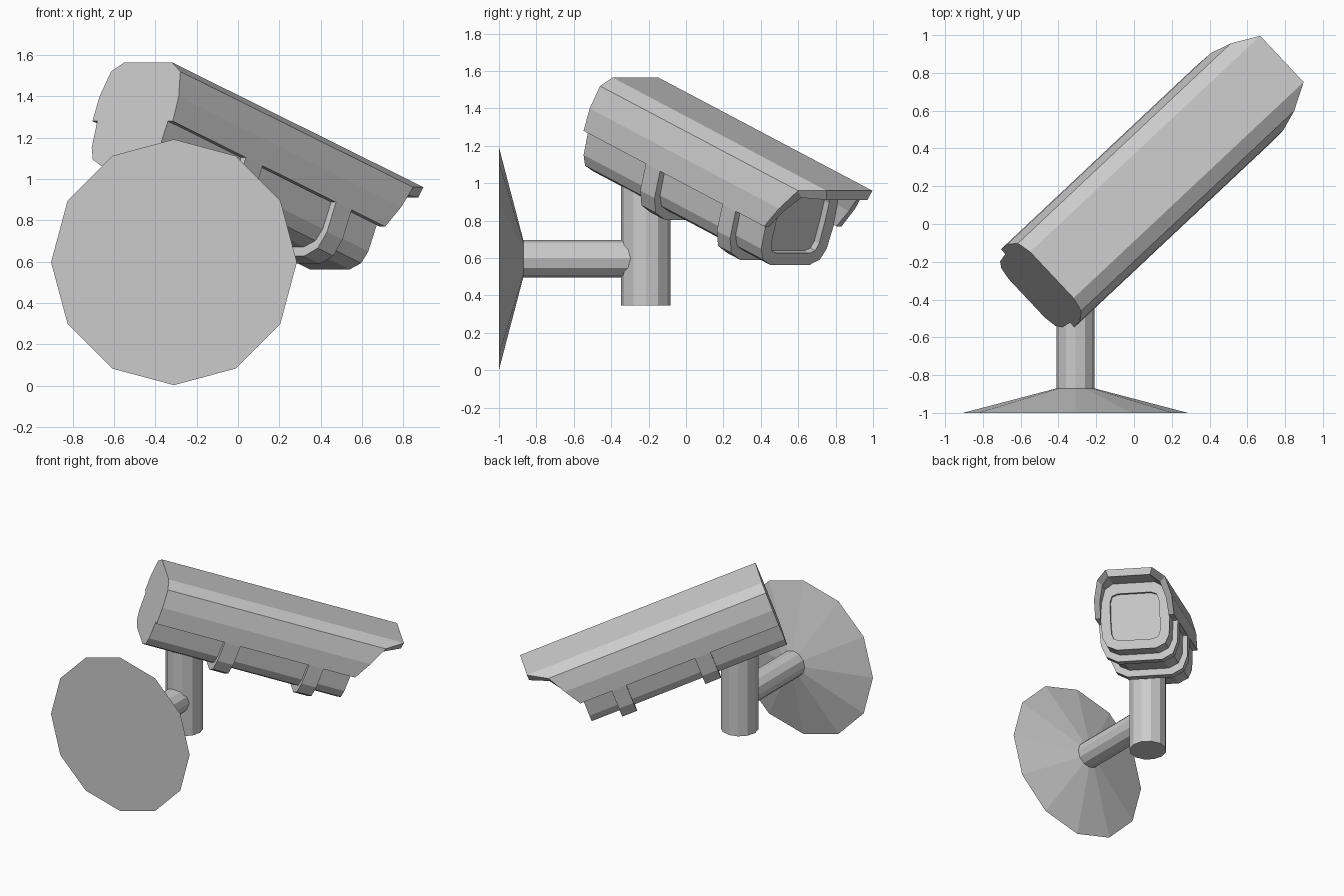
import bpy, bmesh
from math import cos, sin, radians
from mathutils import Matrix, Vector

cube = bpy.data.objects.get("Cube")
if cube:
    bpy.data.objects.remove(cube, do_unlink=True)

# Single painted-metal colour
grey = bpy.data.materials.new("light_grey")
grey.use_nodes = True
colour = (0.6, 0.6, 0.6, 1)
grey.diffuse_color = colour
grey.node_tree.nodes["Principled BSDF"].inputs["Base Color"].default_value = colour

# Camera frame: right, forward, up; the origin is the rear middle of the roof
HEADING, PITCH = radians(43.2), radians(19.9)
heading = Vector((cos(HEADING), sin(HEADING), 0))
right = Vector((sin(HEADING), -cos(HEADING), 0))
forward = heading * cos(PITCH) - Vector((0, 0, sin(PITCH)))
up = right.cross(forward)
ORIGIN = Vector((-0.435, -0.27, 1.565))


def finish(name, bm):
    bmesh.ops.recalc_face_normals(bm, faces=bm.faces)
    mesh = bpy.data.meshes.new(name)
    bm.to_mesh(mesh)
    bm.free()
    mesh.materials.append(grey)
    ob = bpy.data.objects.new(name, mesh)
    bpy.context.collection.objects.link(ob)
    return ob


def mirrored(half):
    """Close a half section (side, height, ...) across the middle."""
    return half + [(-p[0], *p[1:]) for p in reversed(half)]


def loft(name, rings):
    """Skin rings of (side, height, along) points in the camera frame."""
    bm = bmesh.new()
    loops = [[bm.verts.new(ORIGIN + right * a + up * b + forward * t)
              for a, b, t in ring] for ring in rings]
    for r1, r2 in zip(loops, loops[1:]):
        n = len(r1)
        for i in range(n):
            j = (i + 1) % n
            bm.faces.new((r1[i], r1[j], r2[j], r2[i]))
    bm.faces.new(loops[0])
    bm.faces.new(loops[-1])
    return finish(name, bm)


def at(half, t):
    return [(a, b, t) for a, b in mirrored(half)]


def cone(name, r1, r2, start, end):
    """Twelve-sided cone or cylinder between two points."""
    start, end = Vector(start), Vector(end)
    axis = end - start
    turn = axis.to_track_quat('Z', 'Y').to_matrix().to_4x4()
    bm = bmesh.new()
    bmesh.ops.create_cone(bm, cap_ends=True, segments=12, radius1=r1, radius2=r2,
                          depth=axis.length,
                          matrix=Matrix.Translation((start + end) / 2) @ turn)
    return finish(name, bm)


# Wall mount
MX, MZ, POST_Y = -0.31, 0.597, -0.215
cone("wall_plate", 0.595, 0.1, (MX, -1, MZ), (MX, -0.87, MZ))
cone("mount_arm", 0.1, 0.1, (MX, -0.87, MZ), (MX, POST_Y, MZ))
cone("mount_post", 0.133, 0.133, (MX, POST_Y, 0.345), (MX, POST_Y, 1.1))

# Roof shell with a slanted front cut: side, height, front reach
outer = [(0.284, -0.303, 1.5), (0.28, -0.176, 1.572),
         (0.245, -0.048, 1.645), (0.168, 0, 1.777)]
inner = [(0.246, -0.303, 1.5), (0.238, -0.19, 1.572),
         (0.208, -0.088, 1.645), (0.15, -0.052, 1.777)]
shell = mirrored(outer) + mirrored(inner)[::-1]
bm = bmesh.new()
ends = [[bm.verts.new(ORIGIN + right * a + up * b + forward * (t * k))
         for a, b, t in shell] for k in (0, 1)]
n, m = len(shell), len(shell) // 2
for i in range(n):
    j = (i + 1) % n
    bm.faces.new((ends[0][i], ends[0][j], ends[1][j], ends[1][i]))
for ring in ends:
    for i in range(m - 1):
        bm.faces.new((ring[i], ring[i + 1], ring[n - 2 - i], ring[n - 1 - i]))
finish("roof_shell", bm)

# Body with a recessed front window
body = [(0.14, -0.533), (0.21, -0.501), (0.24, -0.44), (0.25, -0.3),
        (0.242, -0.185), (0.212, -0.083), (0.152, -0.048)]
window = [(0.12, -0.465), (0.16, -0.45), (0.175, -0.41), (0.178, -0.29),
          (0.175, -0.18), (0.16, -0.14), (0.12, -0.125)]
FRONT = 1.475
loft("camera_body", [at(body, 0), at(body, FRONT),
                     at(window, FRONT), at(window, FRONT - 0.04)])

# Clamp bands flush with the roof sides
band = [(0.16, -0.58), (0.24, -0.54), (0.276, -0.455), (0.284, -0.303)]
for name, t0, t1 in (("rear_band", 0.517, 0.635), ("front_band", 1.153, 1.263)):
    loft(name, [at(band, t0), at(band, t1)])
